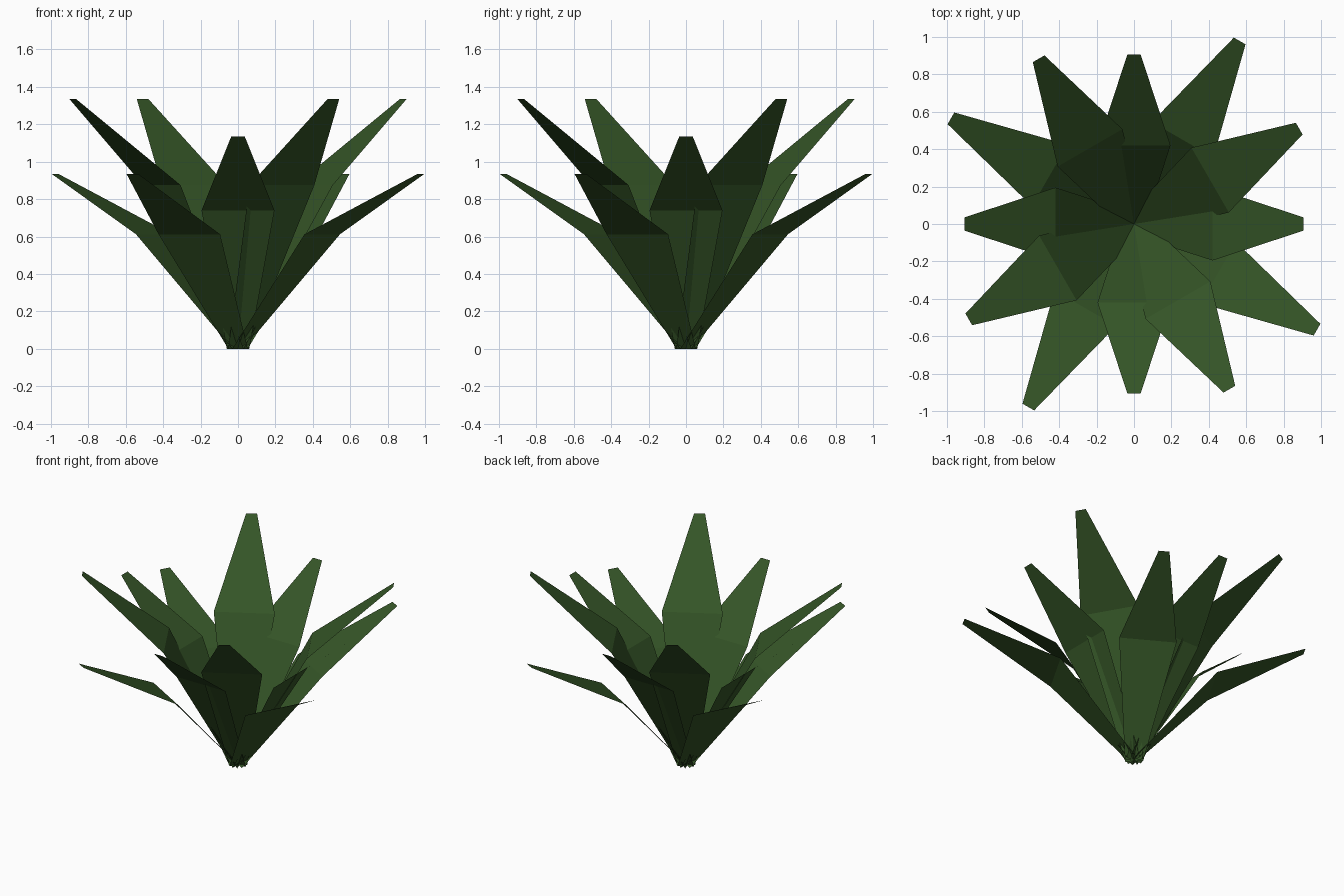
import bpy
from math import cos, sin, radians

if "Cube" in bpy.data.objects:
    bpy.data.objects.remove(bpy.data.objects["Cube"])

green = bpy.data.materials.new("leaf_green")
green.diffuse_color = (0.035, 0.09, 0.02, 1)
green.use_nodes = True
green.node_tree.nodes["Principled BSDF"].inputs["Base Color"].default_value = green.diffuse_color


def leaf(name, angle, rows):
    """Flat folded blade; rows are (distance out, height, half width)."""
    a = radians(angle)
    verts = [(r * cos(a) - s * w * sin(a), r * sin(a) + s * w * cos(a), z)
             for r, z, w in rows for s in (-1, 1)]
    faces = [(i, i + 2, i + 3, i + 1) for i in range(0, len(verts) - 2, 2)]
    mesh = bpy.data.meshes.new(name)
    mesh.from_pydata(verts, [], faces)
    mesh.materials.append(green)
    bpy.context.collection.objects.link(bpy.data.objects.new(name, mesh))


# Three rings of four leaves: start angle, fold row, tip row
base = (0.0, 0.0, 0.06)
rings = {
    "middle_leaf": (0, (0.42, 0.74, 0.195), (0.905, 1.135, 0.036)),
    "upright_leaf": (30, (0.47, 0.875, 0.20), (1.02, 1.335, 0.036)),
    "spreading_leaf": (60, (0.52, 0.612, 0.19), (1.13, 0.935, 0.036)),
}
for name, (start, fold, tip) in rings.items():
    for k in range(4):
        leaf(f"{name}_{k + 1}", start + 90 * k, (base, fold, tip))
